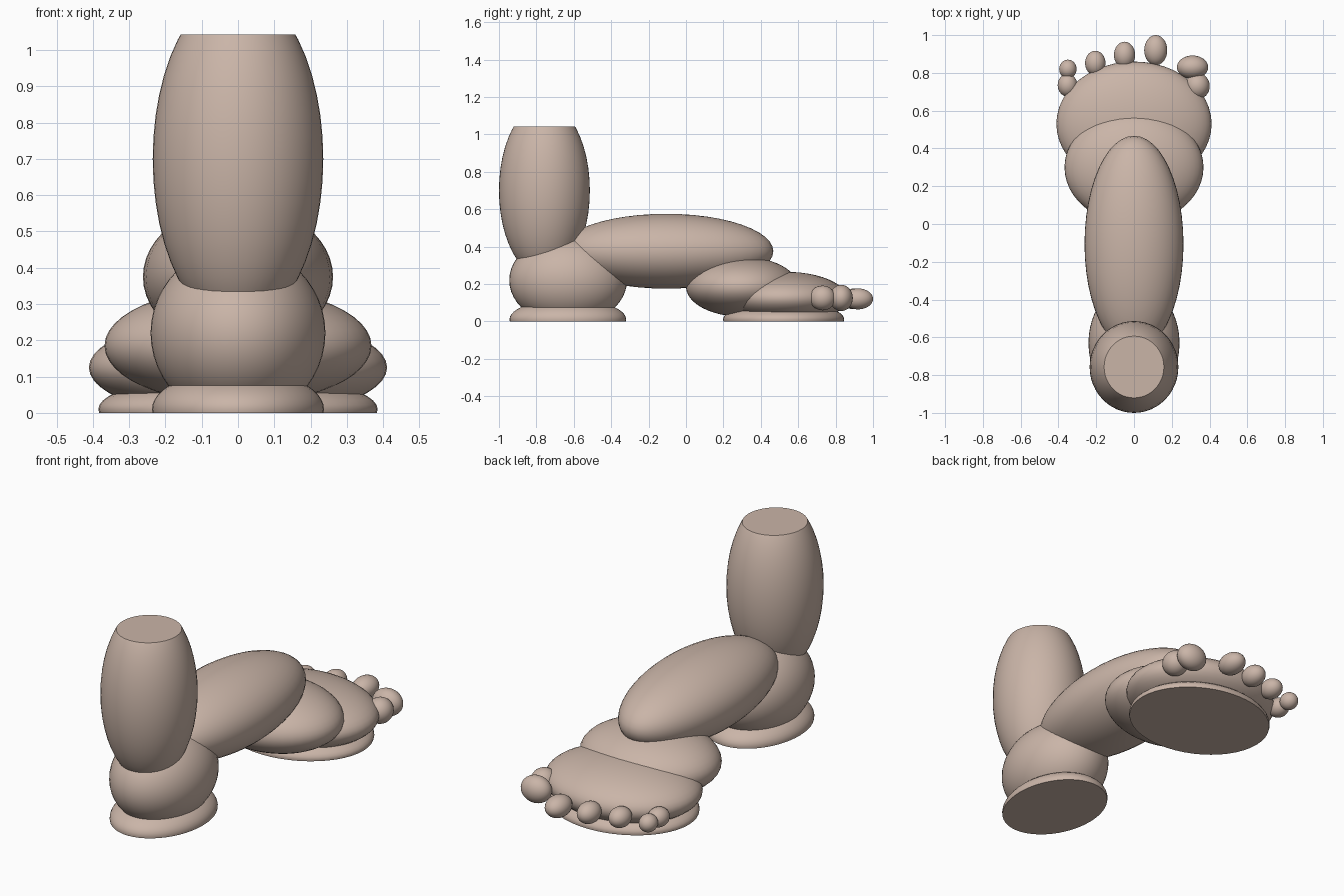
import bpy
import bmesh
import math
from mathutils import Vector

default = bpy.data.objects.get("Cube")
if default:
    bpy.data.objects.remove(default, do_unlink=True)

clay = bpy.data.materials.new("pinkish_clay")
clay.use_nodes = True
colour = (0.59, 0.46, 0.39, 1)
clay.diffuse_color = colour
clay.node_tree.nodes["Principled BSDF"].inputs["Base Color"].default_value = colour


def ellipsoid(name, centre, radii, segments=48, floor=None, ceiling=None):
    """Smooth ellipsoid, optionally sliced flat and capped below or above."""
    bm = bmesh.new()
    bmesh.ops.create_uvsphere(bm, u_segments=segments, v_segments=segments // 2, radius=1)
    bmesh.ops.scale(bm, vec=radii, verts=bm.verts)
    bmesh.ops.translate(bm, vec=centre, verts=bm.verts)
    for level, direction in ((floor, -1), (ceiling, 1)):
        if level is None:
            continue
        cut = bmesh.ops.bisect_plane(
            bm, geom=bm.verts[:] + bm.edges[:] + bm.faces[:], dist=1e-5,
            plane_co=(0, 0, level), plane_no=(0, 0, direction), clear_outer=True)
        rim = [e for e in cut["geom_cut"] if isinstance(e, bmesh.types.BMEdge)]
        bmesh.ops.contextual_create(bm, geom=rim)
    bmesh.ops.recalc_face_normals(bm, faces=bm.faces)
    mesh = bpy.data.meshes.new(name)
    bm.to_mesh(mesh)
    bm.free()
    mesh.materials.append(clay)
    obj = bpy.data.objects.new(name, mesh)
    bpy.context.collection.objects.link(obj)
    bpy.ops.object.select_all(action='DESELECT')
    obj.select_set(True)
    bpy.context.view_layer.objects.active = obj
    bpy.ops.object.shade_smooth_by_angle(angle=math.radians(35))
    return obj


# Lower leg with a flat cut top, and the heel
ellipsoid("lower_leg", (0, -0.757, 0.70), (0.235, 0.243, 0.464), ceiling=1.042)
ellipsoid("heel", (0, -0.63, 0.22), (0.241, 0.315, 0.24), floor=0.01)
ellipsoid("heel_pad", (0, -0.632, 0.01), (0.237, 0.312, 0.11), floor=0)

# Arch and the two swellings of the front of the foot
ellipsoid("arch", (0, -0.105, 0.375), (0.262, 0.572, 0.2))
ellipsoid("instep", (0, 0.3, 0.185), (0.368, 0.3, 0.16))
ellipsoid("forefoot", (0, 0.53, 0.125), (0.411, 0.33, 0.14), floor=0.005)
ellipsoid("forefoot_pad", (0, 0.522, 0.01), (0.385, 0.324, 0.095), floor=0)

# Toes, from the outer side to the inner side
toes = {
    "little_toe": ((-0.35, 0.82, 0.115), (0.046, 0.05, 0.046)),
    "little_toe_knuckle": ((-0.352, 0.735, 0.115), (0.052, 0.06, 0.05)),
    "fourth_toe": ((-0.205, 0.852, 0.12), (0.054, 0.065, 0.052)),
    "middle_toe": ((-0.05, 0.895, 0.12), (0.056, 0.07, 0.055)),
    "second_toe": ((0.115, 0.92, 0.12), (0.061, 0.08, 0.056)),
    "big_toe": ((0.31, 0.83, 0.125), (0.083, 0.062, 0.07)),
    "big_toe_knuckle": ((0.335, 0.73, 0.125), (0.066, 0.07, 0.066)),
}
for name, (centre, radii) in toes.items():
    ellipsoid(name, centre, radii, segments=32)
